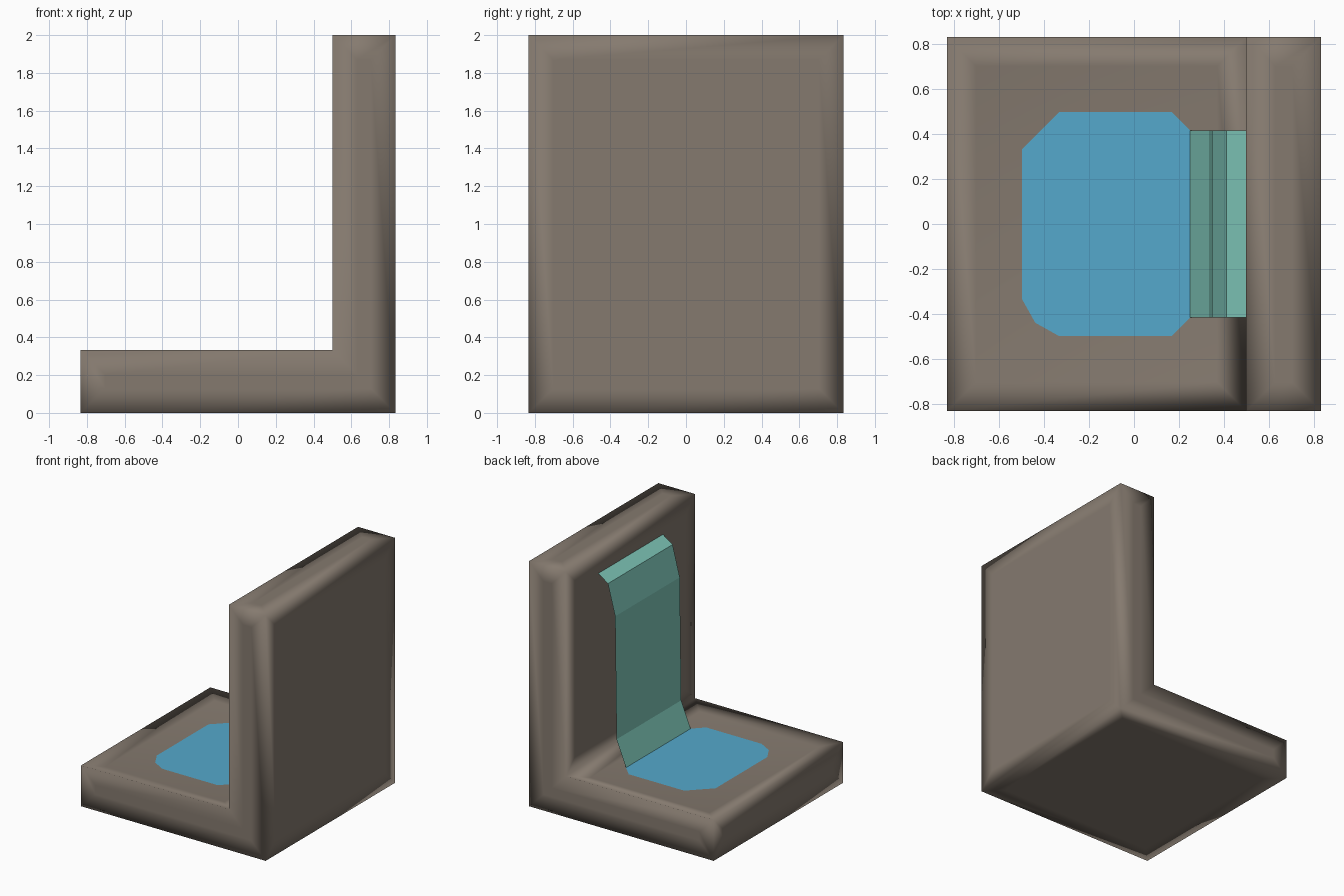
import bpy, bmesh
from mathutils import Vector

if "Cube" in bpy.data.objects:
    bpy.data.objects.remove(bpy.data.objects["Cube"])

S = 5 / 6          # half width of the block
T = 1 / 3          # slab thickness
POOL_Z = 0.312


def make_object(name, bm, color, smooth):
    mesh = bpy.data.meshes.new(name)
    for f in bm.faces:
        f.smooth = smooth
    bm.to_mesh(mesh)
    bm.free()
    obj = bpy.data.objects.new(name, mesh)
    bpy.context.collection.objects.link(obj)
    mat = bpy.data.materials.new(name + "_color")
    mat.diffuse_color = (*color, 1)
    mat.use_nodes = True
    mat.node_tree.nodes["Principled BSDF"].inputs["Base Color"].default_value = mat.diffuse_color
    mesh.materials.append(mat)
    return obj


# Stone: L profile extruded along y, inset loops keep the smooth shading near the edges
bm = bmesh.new()
profile = [(-S, 0), (S, 0), (S, 2), (0.5, 2), (0.5, T), (-S, T)]
front = bm.faces.new([bm.verts.new((x, -S, z)) for x, z in profile])
ext = bmesh.ops.extrude_face_region(bm, geom=[front], use_keep_orig=True)
bmesh.ops.translate(bm, vec=(0, 2 * S, 0),
                    verts=[v for v in ext["geom"] if isinstance(v, bmesh.types.BMVert)])
bmesh.ops.recalc_face_normals(bm, faces=bm.faces[:])
floor = next(f for f in bm.faces
             if f.normal.z > 0.9 and f.calc_center_median().z < 1)
outer = bm.faces[:]
bmesh.ops.inset_individual(bm, faces=outer, thickness=0.13, use_even_offset=True)
# the floor sinks slightly inside its rim
for v in floor.verts:
    v.co.z = POOL_Z - 0.004
make_object("stone_block", bm, (0.235, 0.195, 0.159), True)

# Pool: flat sheet of water with cut corners
bm = bmesh.new()
outline = [(-0.5, -0.333), (-0.44, -0.44), (-0.333, -0.5), (0.167, -0.5), (0.25, -0.417),
           (0.25, 0.417), (0.167, 0.5), (-0.333, 0.5), (-0.5, 0.333)]
bm.faces.new([bm.verts.new((x, y, POOL_Z)) for x, y in outline])
make_object("pool_water", bm, (0.089, 0.397, 0.604), False)

# Waterfall: folded open sheet running down the wall into the pool
bm = bmesh.new()
fall = [(0.25, POOL_Z), (0.335, 0.52), (0.348, 1.52), (0.413, 1.77), (0.5, 1.83)]
rows = [[bm.verts.new((x, y, z)) for y in (0.417, -0.417)] for x, z in fall]
for a, b in zip(rows, rows[1:]):
    bm.faces.new((a[0], a[1], b[1], b[0]))
bm.normal_update()
if sum((f.normal for f in bm.faces), Vector()).x > 0:
    bmesh.ops.reverse_faces(bm, faces=bm.faces[:])
make_object("waterfall", bm, (0.216, 0.584, 0.497), False)
